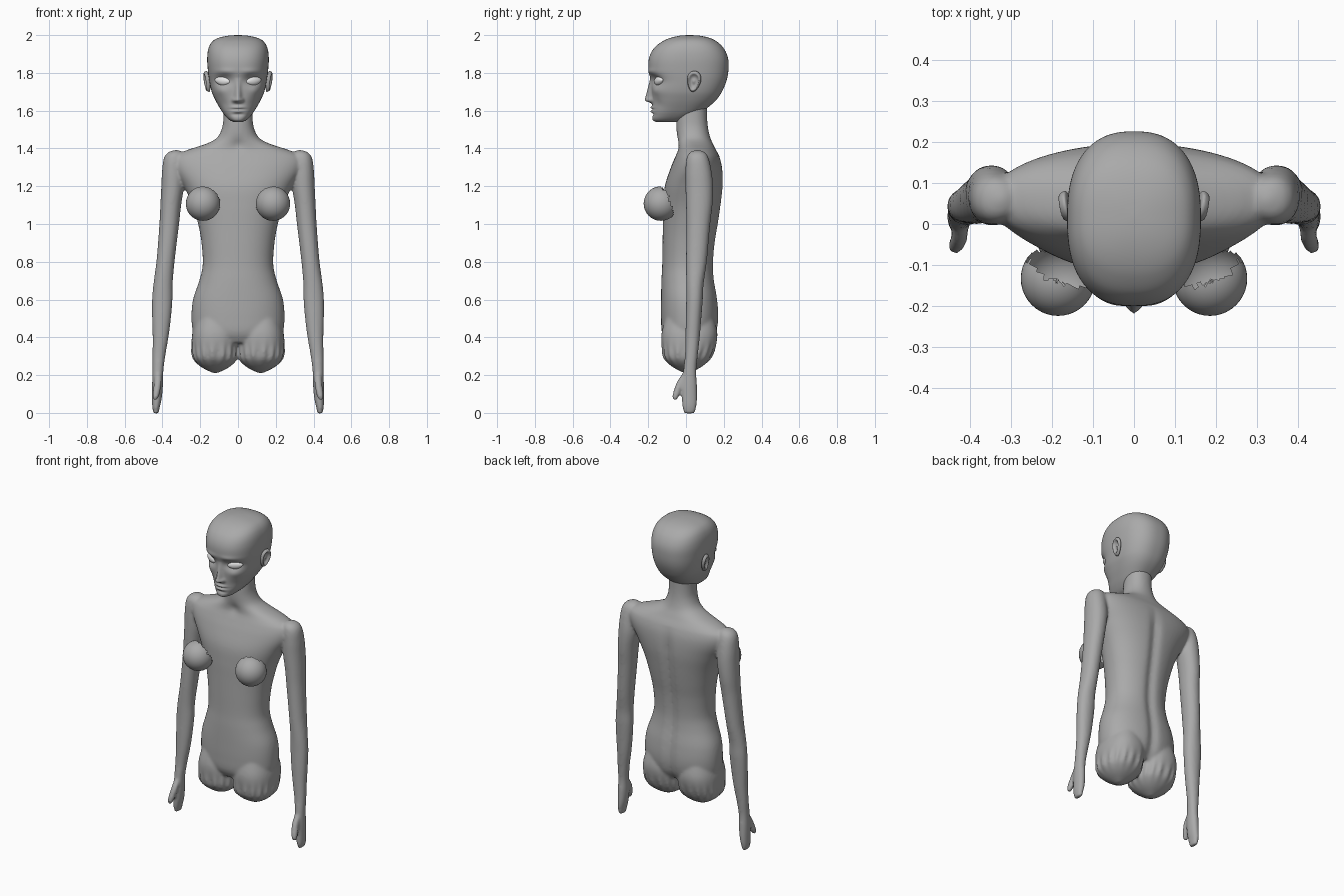
import bpy, bmesh, math, random
from mathutils import Matrix, Vector

if "Cube" in bpy.data.objects:
    bpy.data.objects.remove(bpy.data.objects["Cube"])

random.seed(4)


def material(name, v):
    m = bpy.data.materials.new(name)
    m.diffuse_color = (v, v, v, 1)
    m.use_nodes = True
    m.node_tree.nodes["Principled BSDF"].inputs["Base Color"].default_value = m.diffuse_color
    return m


GREY = material("mannequin_grey", 0.40)
PALE = material("eye_pale", 0.80)


def gauss(d, s):
    return math.exp(-(d / s) ** 2)


def finish(name, bm, mat):
    bmesh.ops.recalc_face_normals(bm, faces=bm.faces)
    me = bpy.data.meshes.new(name)
    bm.to_mesh(me)
    bm.free()
    me.materials.append(mat)
    ob = bpy.data.objects.new(name, me)
    bpy.context.collection.objects.link(ob)
    for p in me.polygons:
        p.use_smooth = True
    return ob


def spline(rows, step):
    """Smooth curve through rows keyed by their first column (height)."""
    def slope(i):
        a, b = rows[max(i - 1, 0)], rows[min(i + 1, len(rows) - 1)]
        return [(q - p) / (b[0] - a[0]) for p, q in zip(a, b)]
    out = []
    for i in range(len(rows) - 1):
        a, b, sa, sb = rows[i], rows[i + 1], slope(i), slope(i + 1)
        h = b[0] - a[0]
        n = max(2, math.ceil(abs(h) / step))
        for k in range(n):
            t = k / n
            c = (2*t**3 - 3*t*t + 1, t**3 - 2*t*t + t, 3*t*t - 2*t**3, t**3 - t*t)
            out.append([c[0]*p + c[1]*h*m + c[2]*q + c[3]*h*w
                        for p, q, m, w in zip(a, b, sa, sb)])
    return out + [list(rows[-1])]


def loft(bm, rows, n=48, power=2.2, step=0.02, side=1, deform=None):
    """Skin superellipse rings; row = height, x centre, half width, front y, back y."""
    rings = []
    for z, xc, w, yf, yb in spline(rows, step):
        ring = []
        for k in range(n):
            a = 2 * math.pi * k / n
            c, s = math.cos(a), math.sin(a)
            x = xc + max(w, 0.002) * math.copysign(abs(c) ** (2 / power), c)
            y = (yf + yb) / 2 + (yb - yf) / 2 * math.copysign(abs(s) ** (2 / power), s)
            p = (x, y, z)
            if deform:
                p = deform(x, y, z, a)
            ring.append(bm.verts.new((p[0] * side, p[1], p[2])))
        rings.append(ring)
    for r0, r1 in zip(rings, rings[1:]):
        for k in range(n):
            j = (k + 1) % n
            bm.faces.new((r0[k], r0[j], r1[j], r1[k]))
    bm.faces.new(rings[0])
    bm.faces.new(rings[-1])


# Torso and neck profile
TORSO = [
    (.37, 0, .200, -.100, .130), (.42, 0, .235, -.126, .160), (.50, 0, .246, -.132, .174),
    (.60, 0, .238, -.132, .168), (.70, 0, .205, -.130, .152), (.78, 0, .187, -.126, .147),
    (.90, 0, .193, -.124, .156), (1.0, 0, .211, -.122, .172), (1.1, 0, .240, -.120, .186),
    (1.2, 0, .287, -.112, .196), (1.3, 0, .342, -.080, .192), (1.36, 0, .335, -.055, .176),
    (1.395, 0, .260, -.042, .157), (1.42, 0, .180, -.042, .145), (1.45, 0, .118, -.046, .131),
    (1.50, 0, .087, -.050, .118), (1.56, 0, .077, -.050, .112), (1.66, 0, .075, -.040, .112)]
# Cut-off thigh below the hip
STUMP = [
    (.211, .120, .012, -.010, .020), (.235, .120, .062, -.058, .068),
    (.26, .120, .096, -.092, .104), (.29, .120, .118, -.117, .132),
    (.35, .121, .124, -.127, .156), (.42, .120, .122, -.129, .166), (.50, .116, .105, -.110, .150)]
# Arm as height, x centre, half width, y centre, half depth
ARM = [(z, x, w, y - d, y + d) for z, x, w, y, d in [
    (1.392, .325, .010, .060, .010), (1.38, .332, .038, .060, .040), (1.35, .338, .054, .061, .058),
    (1.28, .343, .059, .066, .069), (1.2, .346, .060, .070, .073), (1.1, .356, .055, .070, .070),
    (1.0, .364, .052, .065, .063), (.80, .384, .048, .055, .055), (.68, .397, .051, .047, .046),
    (.60, .401, .054, .045, .044), (.50, .405, .050, .040, .041), (.40, .410, .042, .035, .038),
    (.30, .419, .034, .028, .034), (.22, .424, .029, .020, .035), (.15, .426, .029, .018, .040),
    (.08, .429, .026, .018, .041), (.03, .434, .020, .018, .037), (-.003, .434, .013, .018, .028)]]
THUMB = [(z, x, r, y - r, y + r) for z, x, y, r in [
    (.22, .424, .005, .016), (.17, .424, -.025, .020), (.12, .430, -.045, .020),
    (.085, .436, -.056, .017), (.066, .438, -.060, .008)]]


def torso_shape(x, y, z, a):
    if y > .05:     # spine furrow
        y -= .016 * gauss(x, .03) * min(1, max(0, (1.36 - z) / .15))
    elif z > 1.36:  # hollow at the base of the throat
        y += .010 * gauss(x, .03) * gauss(z - 1.42, .03)
    return x, y, z


def pleats(x, y, z, a):
    k = 1 + .045 * math.cos(17 * a) * gauss(z - .31, .045)
    return .12 + (x - .12) * k, .02 + (y - .02) * k, z


# Body: overlapping lofts fused into one smooth skin
bm = bmesh.new()
loft(bm, TORSO, n=96, power=2.2, deform=torso_shape)
for side in (1, -1):
    loft(bm, STUMP, n=96, power=2.35, step=.012, side=side, deform=pleats)
    loft(bm, ARM, power=2.1, side=side)
    loft(bm, THUMB, n=24, power=2, side=side)
body = finish("torso_and_arms", bm, GREY)
rem = body.modifiers.new("fuse", 'REMESH')
rem.mode = 'VOXEL'
rem.voxel_size = .008
rem.use_smooth_shade = True
soft = body.modifiers.new("soften", 'SMOOTH')
soft.factor, soft.iterations = .5, 7

# Head with a sculpted face
HEAD = [
    (1.540, 0, .022, -.160, -.030), (1.550, 0, .045, -.176, .000), (1.58, 0, .074, -.178, .065),
    (1.62, 0, .100, -.177, .120), (1.66, 0, .122, -.178, .163), (1.70, 0, .139, -.181, .190),
    (1.76, 0, .152, -.188, .215), (1.82, 0, .160, -.199, .225), (1.88, 0, .163, -.195, .222),
    (1.93, 0, .156, -.170, .200), (1.965, 0, .137, -.128, .165), (1.985, 0, .105, -.084, .125),
    (1.997, 0, .052, -.032, .072), (2.0, 0, .008, .010, .026)]


def face_shape(x, y, z, a):
    if y > -.03:
        return x, y, z
    u, d = abs(x), 0
    # nose ridge, wings
    if z > 1.655:
        d += .040 * max(0, min(1, (1.775 - z) / .115)) * gauss(u, .013 + .10 * max(0, 1.72 - z))
    else:
        d += .040 * gauss(z - 1.655, .012) * gauss(u, .020)
    d += .010 * gauss(u - .022, .010) * gauss(z - 1.657, .012)
    # eye sockets, brow, cheekbones
    d -= .026 * gauss(u - .078, .046) * gauss(z - 1.760, .030)
    d += .006 * gauss(u - .065, .05) * gauss(z - 1.806, .016)
    d += .007 * gauss(u - .095, .03) * gauss(z - 1.705, .025)
    d -= .006 * gauss(u - .075, .025) * gauss(z - 1.635, .03)
    # lips and chin
    d += .012 * gauss(u, .030) * gauss(z - 1.617, .008)
    d += .011 * gauss(u, .026) * gauss(z - 1.596, .008)
    d -= .006 * gauss(u, .036) * gauss(z - 1.607, .004)
    d -= .006 * gauss(u, .03) * gauss(z - 1.580, .008)
    return x, y - d, z


bm = bmesh.new()
loft(bm, HEAD, n=144, power=2.45, step=.005, deform=face_shape)
finish("head", bm, GREY)


def ball(seg, rings):
    b = bmesh.new()
    bmesh.ops.create_uvsphere(b, u_segments=seg, v_segments=rings, radius=1)
    return b


for side, tag in ((1, "left"), (-1, "right")):
    mirror = Matrix.Diagonal((side, 1, 1, 1))

    # Almond eye
    bm = ball(32, 16)
    for v in bm.verts:
        v.co.z *= 1 - .35 * v.co.x ** 2
    bm.transform(mirror @ Matrix.Translation((.080, -.144, 1.758))
                 @ Matrix.Rotation(math.radians(24), 4, 'Z')
                 @ Matrix.Rotation(math.radians(-6), 4, 'Y')
                 @ Matrix.Diagonal((.048, .018, .025, 1)))
    finish(tag + "_eye", bm, PALE)

    # Ear with raised rim and hollow
    bm = ball(32, 24)
    for v in bm.verts:
        r = math.hypot(v.co.y, v.co.z)
        x = .010 * v.co.x
        if v.co.x > 0:
            x += .010 * gauss(r - .82, .16) - .008 * gauss(r - .35, .25)
        v.co = Vector((x, .036 * v.co.y * (1 + .25 * v.co.z), .056 * v.co.z))
    bm.transform(mirror @ Matrix.Translation((.160, .042, 1.755))
                 @ Matrix.Rotation(math.radians(9), 4, 'Y')
                 @ Matrix.Rotation(math.radians(-8), 4, 'X')
                 @ Matrix.Rotation(math.radians(-10), 4, 'Z'))
    finish(tag + "_ear", bm, GREY)

    # Open breast shell with a ragged rim
    bm = ball(40, 24)
    opening = Vector((-.30, .85, .38)).normalized()
    torn = [f for f in bm.faces
            if f.calc_center_median().dot(opening) > .30 + random.uniform(-.07, .07)]
    bmesh.ops.delete(bm, geom=torn, context='FACES')
    bm.transform(mirror @ Matrix.Translation((.185, -.133, 1.108)) @ Matrix.Scale(.091, 4))
    shell = finish(tag + "_breast_shell", bm, GREY)
